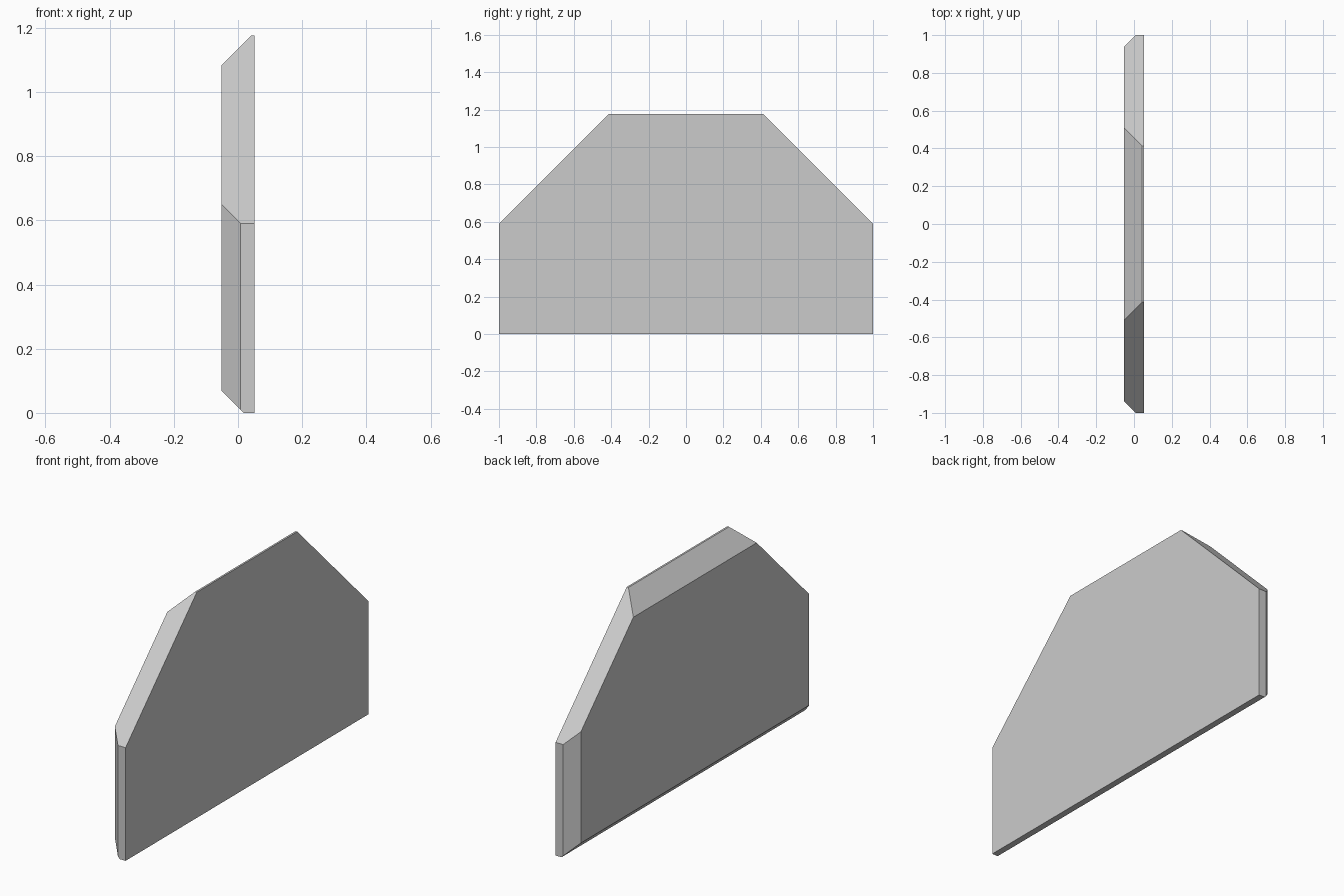
import bpy
import bmesh
from mathutils import Vector

if "Cube" in bpy.data.objects:
    bpy.data.objects.remove(bpy.data.objects["Cube"])

HALF_T = 0.052   # half of the panel thickness
TOP = 1.176

bm = bmesh.new()

# Rectangular slab
bmesh.ops.create_cube(bm, size=1)
bmesh.ops.scale(bm, vec=(2 * HALF_T, 2, TOP), verts=bm.verts)
bmesh.ops.translate(bm, vec=(0, 0, TOP / 2), verts=bm.verts)


def trim(point, normal):
    """Slice off everything on the normal side of a plane and cap the cut."""
    geom = bm.verts[:] + bm.edges[:] + bm.faces[:]
    cut = bmesh.ops.bisect_plane(bm, geom=geom, plane_co=Vector(point),
                                 plane_no=Vector(normal), clear_outer=True)
    edges = [e for e in cut["geom_cut"] if isinstance(e, bmesh.types.BMEdge)]
    bmesh.ops.contextual_create(bm, geom=edges)


# Square-cut diagonal shoulders and bevelled rear side edges
for s in (-1, 1):
    trim((0, s, 0.59), (0, s, 1))
    trim((0.008, s, 0), (-1, s, 0))

# Bevelled rear top and bottom edges
trim((0.042, 0, TOP), (-1, 0, 1))
trim((0.018, 0, 0), (-1, 0, -1))

bmesh.ops.recalc_face_normals(bm, faces=bm.faces)
mesh = bpy.data.meshes.new("bevelled_panel")
bm.to_mesh(mesh)
bm.free()
bpy.context.collection.objects.link(bpy.data.objects.new("bevelled_panel", mesh))
